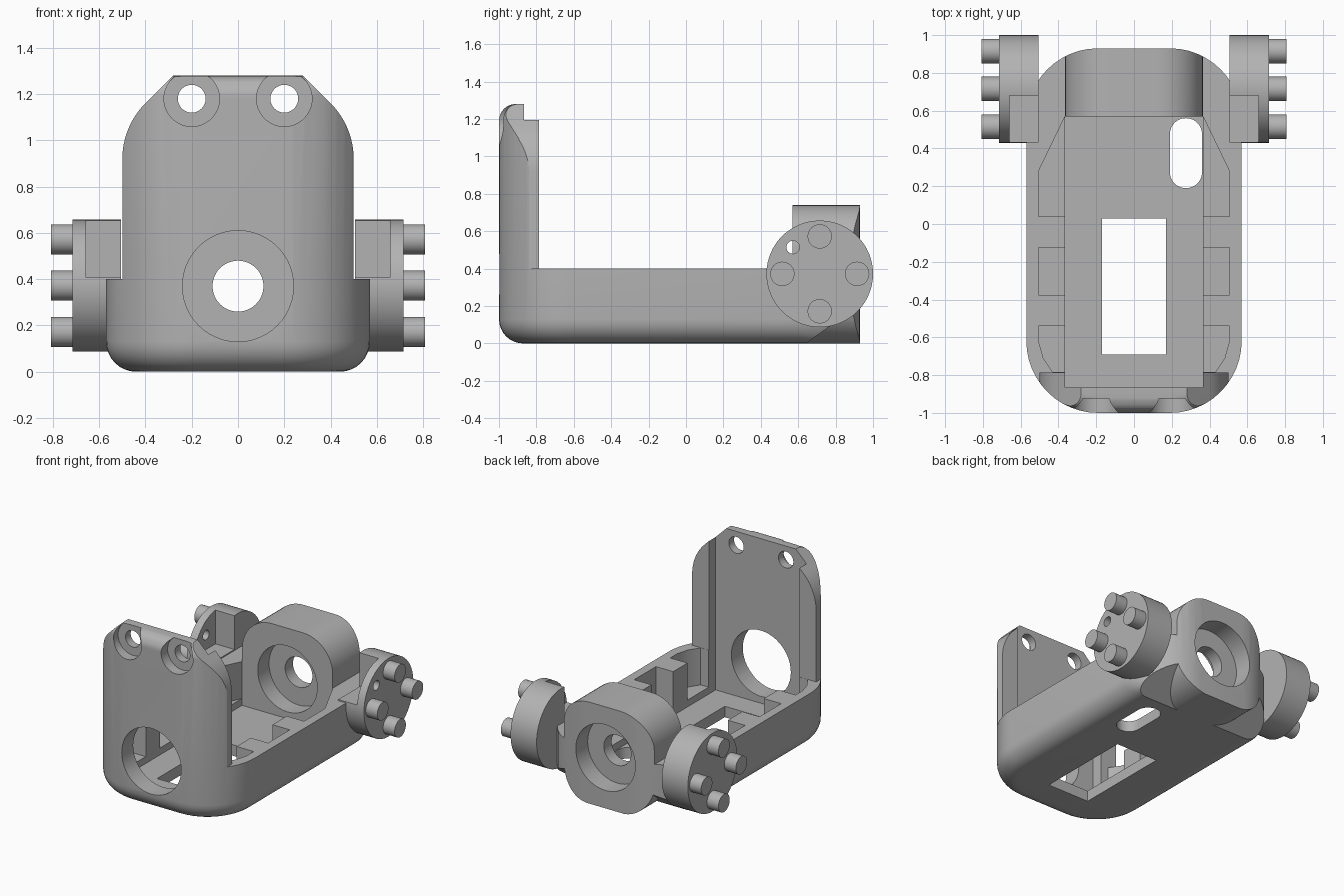
import bpy
import bmesh
from math import sin, cos, pi, radians

if "Cube" in bpy.data.objects:
    bpy.data.objects.remove(bpy.data.objects["Cube"])

grey = bpy.data.materials.new("plain_grey")
grey.use_nodes = True
grey.diffuse_color = (0.45, 0.45, 0.45, 1)
grey.node_tree.nodes["Principled BSDF"].inputs["Base Color"].default_value = grey.diffuse_color


def arc(cx, cy, r, a0, a1, n=12):
    angles = [radians(a0 + (a1 - a0) * i / n) for i in range(n + 1)]
    return [(cx + r * cos(a), cy + r * sin(a)) for a in angles]


def circle(cx, cy, r, n=48):
    return arc(cx, cy, r, 0, 360, n)[:-1]


def rounded(hw, lo, hi, r_lo, r_hi, cx=0):
    """Rounded rectangle outline with separate low and high corner radii."""
    right = arc(hw - r_lo, lo + r_lo, r_lo, -90, 0) + arc(hw - r_hi, hi - r_hi, r_hi, 0, 90)
    left = [(-x, y) for x, y in reversed(right)]
    return [(x + cx, y) for x, y in right + left]


def rect(u0, u1, v0, v1):
    return [(u0, v0), (u1, v0), (u1, v1), (u0, v1)]


def loft(name, rings):
    bm = bmesh.new()
    loops = [[bm.verts.new(p) for p in ring] for ring in rings]
    n = len(loops[0])
    for a, b in zip(loops, loops[1:]):
        for i in range(n):
            j = (i + 1) % n
            bm.faces.new((a[i], a[j], b[j], b[i]))
    bm.faces.new(loops[0])
    bm.faces.new(loops[-1])
    bmesh.ops.recalc_face_normals(bm, faces=bm.faces[:])
    mesh = bpy.data.meshes.new(name)
    bm.to_mesh(mesh)
    bm.free()
    mesh.materials.append(grey)
    obj = bpy.data.objects.new(name, mesh)
    bpy.context.collection.objects.link(obj)
    return obj


def prism(name, pts, axis, t0, t1):
    place = {"x": lambda u, v, t: (t, u, v),
             "y": lambda u, v, t: (u, t, v),
             "z": lambda u, v, t: (u, v, t)}[axis]
    return loft(name, [[place(u, v, t) for u, v in pts] for t in (t0, t1)])


def activate(obj):
    bpy.ops.object.select_all(action="DESELECT")
    obj.select_set(True)
    bpy.context.view_layer.objects.active = obj


def combine(obj, other, operation="DIFFERENCE"):
    """Apply a boolean, then discard the helper solid."""
    mod = obj.modifiers.new("combine", "BOOLEAN")
    mod.operation = operation
    mod.solver = "EXACT"
    mod.object = other
    activate(obj)
    bpy.ops.object.modifier_apply(modifier=mod.name)
    bpy.data.objects.remove(other)


def smooth(obj):
    activate(obj)
    bpy.ops.object.shade_smooth_by_angle(angle=radians(30))


# Rounded block with filleted bottom and top edges
def plan_ring(d, z):
    return [(x, y, z) for x, y in rounded(0.57 - d, -1 + d, 0.93, 0.38 - d, 0.38 - d)]


steps = [i / 8 * pi / 2 for i in range(9)]
FILLET, TOP_FILLET, HEIGHT = 0.13, 0.09, 1.28
rings = [plan_ring(FILLET * (1 - sin(a)), FILLET * (1 - cos(a))) for a in steps]
rings += [plan_ring(TOP_FILLET * (1 - cos(a)), HEIGHT - TOP_FILLET * (1 - sin(a))) for a in steps]
body = loft("bracket_body", rings)

# Envelope: low tray, tall front plate and rear bearing boss
keep = prism("envelope", [(-1.2, -0.1), (0.5, -0.1), (0.95, 0.22), (0.95, 0.4), (-1.2, 0.4)],
             "x", -0.8, 0.8)
half = [(0.5, 0.25)] + arc(0.16, 0.92, 0.34, 0, 45) + [(0.24, 1.32)]
plate = half + [(-x, z) for x, z in reversed(half)]
combine(keep, prism("plate_envelope", plate, "y", -1.15, -0.785), "UNION")
combine(keep, prism("boss_envelope", rounded(0.365, -0.002, 0.74, 0.24, 0.24), "y", 0.5, 1.1), "UNION")
combine(body, keep, "INTERSECT")

# Tray cavity and side pockets
combine(body, prism("cavity", rect(-0.366, 0.366, -0.865, 0.57), "z", 0.08, 1.6))
pockets = [
    [(0.505, -0.54), (0.505, -0.62), (0.48, -0.71), (0.43, -0.784), (0.3, -0.784), (0.3, -0.54)],
    rect(0.3, 0.505, -0.375, -0.125),
    [(0.3, 0.04), (0.505, 0.04), (0.505, 0.28), (0.366, 0.568), (0.3, 0.568)],
]
for s in (-1, 1):
    for pts in pockets:
        combine(body, prism("pocket", [(s * x, y) for x, y in pts], "z", 0.13, 0.6))

# Floor window and slot
combine(body, prism("window", rect(-0.17, 0.17, -0.69, 0.03), "z", -0.2, 0.3))
combine(body, prism("slot", rounded(0.085, 0.19, 0.56, 0.084, 0.084, 0.275), "z", -0.2, 0.3))

# Plate holes: large opening and two counterbored screw holes
combine(body, prism("opening", circle(0, 0.37, 0.24), "y", -1.2, -0.8))
for x in (-0.2, 0.2):
    combine(body, prism("counterbore", circle(x, 1.18, 0.12), "y", -1.2, -0.925))
    combine(body, prism("screw_hole", circle(x, 1.18, 0.06), "y", -1.2, -0.7))

# Boss bores, stepped from both sides
for r, y0, y1 in ((0.24, 0.4, 0.7), (0.24, 0.79, 1.2), (0.11, 0.4, 1.2)):
    combine(body, prism("bore", circle(0, 0.37, r), "y", y0, y1))
smooth(body)

# Side discs with a notch, a small hole and four pins each
for side, s in (("left", 1), ("right", -1)):
    disc = prism(side + "_disc", circle(0.715, 0.372, 0.285, 64), "x", s * 0.505, s * 0.715)
    combine(disc, prism("notch", rect(0.3, 0.68, 0.408, 0.9), "x", s * 0.4, s * 0.658))
    combine(disc, prism("small_hole", circle(0.572, 0.514, 0.035, 24), "x", s * 0.4, s * 0.9))
    smooth(disc)
    for i in range(4):
        a = i * pi / 2
        pin = prism(f"{side}_pin_{i + 1}",
                    circle(0.715 + 0.2 * cos(a), 0.372 + 0.2 * sin(a), 0.065, 32),
                    "x", s * 0.7, s * 0.808)
        smooth(pin)
